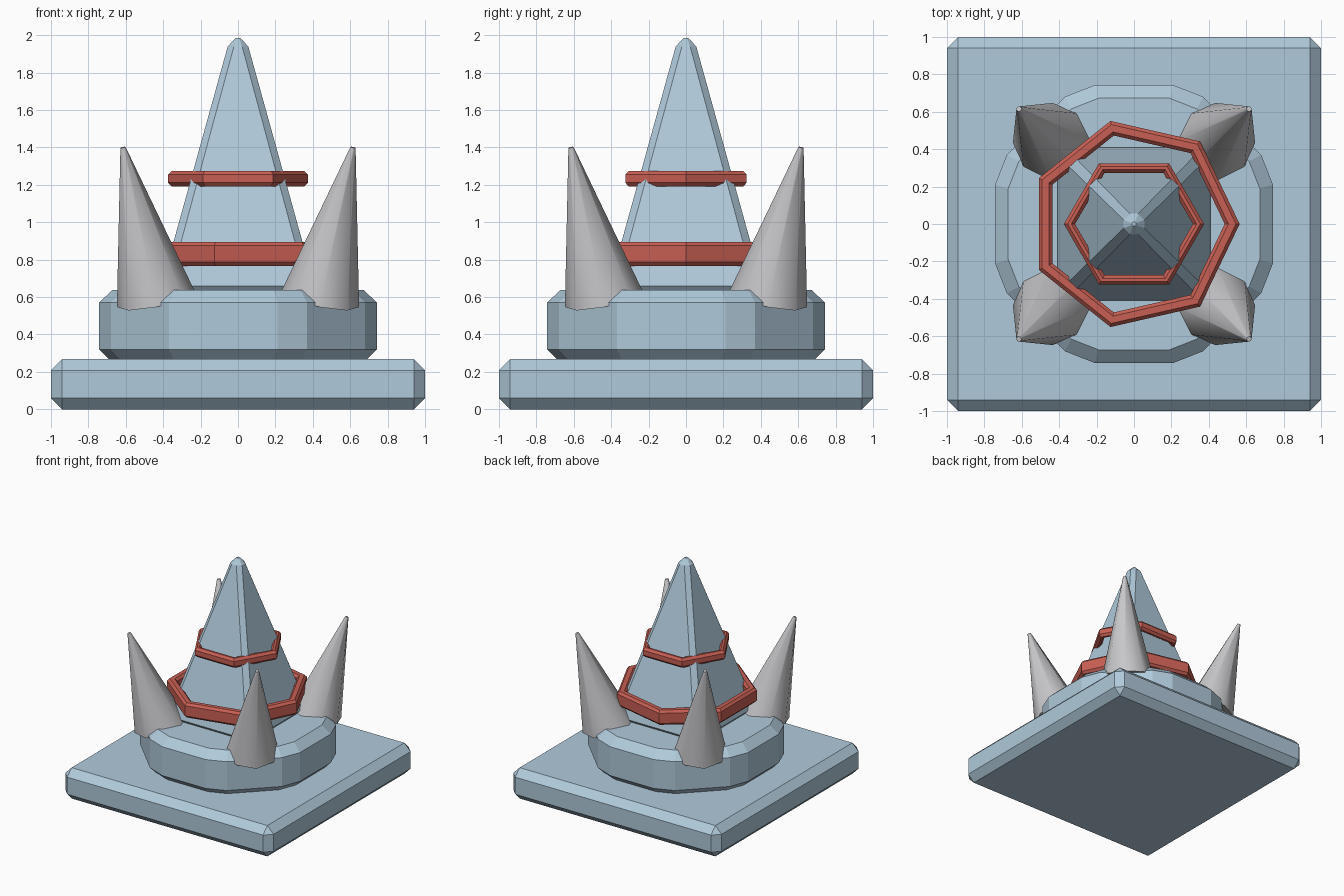
import bpy, bmesh, math
from mathutils import Vector

if "Cube" in bpy.data.objects:
    bpy.data.objects.remove(bpy.data.objects["Cube"])


def material(name, rgb):
    m = bpy.data.materials.new(name)
    m.diffuse_color = (*rgb, 1)
    m.use_nodes = True
    m.node_tree.nodes["Principled BSDF"].inputs["Base Color"].default_value = m.diffuse_color
    return m


BLUE = material("pale blue stone", (0.434, 0.591, 0.708))
RED = material("red band", (0.58, 0.115, 0.087))
GREY = material("light grey spike", (0.57, 0.57, 0.59))


def loft(name, loops, mat, closed=False):
    """Skin a list of equal-length point loops; cap the ends unless closed."""
    bm = bmesh.new()
    rows = [[bm.verts.new(p) for p in loop] for loop in loops]
    n = len(rows[0])
    pairs = list(zip(rows, rows[1:]))
    if closed:
        pairs.append((rows[-1], rows[0]))
    else:
        bm.faces.new(rows[0])
        bm.faces.new(rows[-1])
    for a, b in pairs:
        for i in range(n):
            j = (i + 1) % n
            bm.faces.new((a[i], a[j], b[j], b[i]))
    bmesh.ops.recalc_face_normals(bm, faces=bm.faces)
    me = bpy.data.meshes.new(name)
    bm.to_mesh(me)
    bm.free()
    me.materials.append(mat)
    ob = bpy.data.objects.new(name, me)
    bpy.context.collection.objects.link(ob)
    return ob


def four_way(points):
    """Repeat a quarter outline around the z axis."""
    out = []
    for k in range(4):
        c, s = round(math.cos(k * math.pi / 2)), round(math.sin(k * math.pi / 2))
        out += [(x * c - y * s, x * s + y * c) for x, y in points]
    return out


def ring(name, sides, profile):
    """Low-sided band from a closed (radius, height) profile."""
    loops = []
    for r, z in profile:
        loops.append([(r * math.cos(2 * math.pi * i / sides),
                       r * math.sin(2 * math.pi * i / sides), z) for i in range(sides)])
    return loft(name, loops, RED, closed=True)


def band_profile(r_in, r_out, z0, z1, c):
    """Chamfered rectangle."""
    return [(r_out, z0 + c), (r_out, z1 - c), (r_out - c, z1), (r_in + c, z1),
            (r_in, z1 - c), (r_in, z0 + c), (r_in + c, z0), (r_out - c, z0)]


# Square base slab with chamfered edges
bpy.ops.mesh.primitive_cube_add(size=1, location=(0, 0, 0.134))
base = bpy.context.object
base.name = "base_slab"
base.scale = (2, 2, 0.268)
bpy.ops.object.transform_apply(location=False, rotation=False, scale=True)
base.data.materials.append(BLUE)
bev = base.modifiers.new("chamfer", 'BEVEL')
bev.width, bev.segments = 0.06, 1

# Rounded octagonal plinth
outline = four_way([(0.743, -0.21), (0.743, 0.21), (0.68, 0.37), (0.37, 0.68)])
outline = [p for i, p in enumerate(outline)]
loft("plinth", [[(x * s, y * s, z) for x, y in outline]
                for z, s in ((0.25, 0.905), (0.32, 1), (0.57, 1), (0.637, 0.905))], BLUE)

# Central pyramid with chamfered corners
rows = []
for z, h, c in ((0.60, 0.36, 0.03), (0.66, 0.41, 0.042), (1.94, 0.055, 0.033), (1.985, 0.012, 0.006)):
    rows.append([(x, y, z) for x, y in four_way([(h, c - h), (h, h - c)])])
loft("central_pyramid", rows, BLUE)

# Red bands
ring("lower_band", 7, band_profile(0.485, 0.565, 0.767, 0.895, 0.02))
ring("upper_band", 6, band_profile(0.315, 0.375, 1.192, 1.274, 0.02))

# Corner spikes leaning outward
for sx in (-1, 1):
    for sy in (-1, 1):
        foot = Vector((0.44 * sx, 0.44 * sy, 0.59))
        tip = Vector((0.615 * sx, 0.615 * sy, 1.4))
        axis = (tip - foot).normalized()
        out = Vector((sx, sy, 0))
        u = (out - axis * out.dot(axis)).normalized()
        v = axis.cross(u)
        loops = []
        for centre, r in ((foot, 0.212), (tip, 0.014)):
            loops.append([centre + r * (u * math.cos(i * math.pi / 4) + v * math.sin(i * math.pi / 4))
                          for i in range(8)])
        name = "spike_%s_%s" % ("front" if sy < 0 else "back", "left" if sx < 0 else "right")
        spike = loft(name, loops, GREY)
        bpy.ops.object.select_all(action='DESELECT')
        spike.select_set(True)
        bpy.context.view_layer.objects.active = spike
        bpy.ops.object.shade_smooth_by_angle(angle=math.radians(50))
